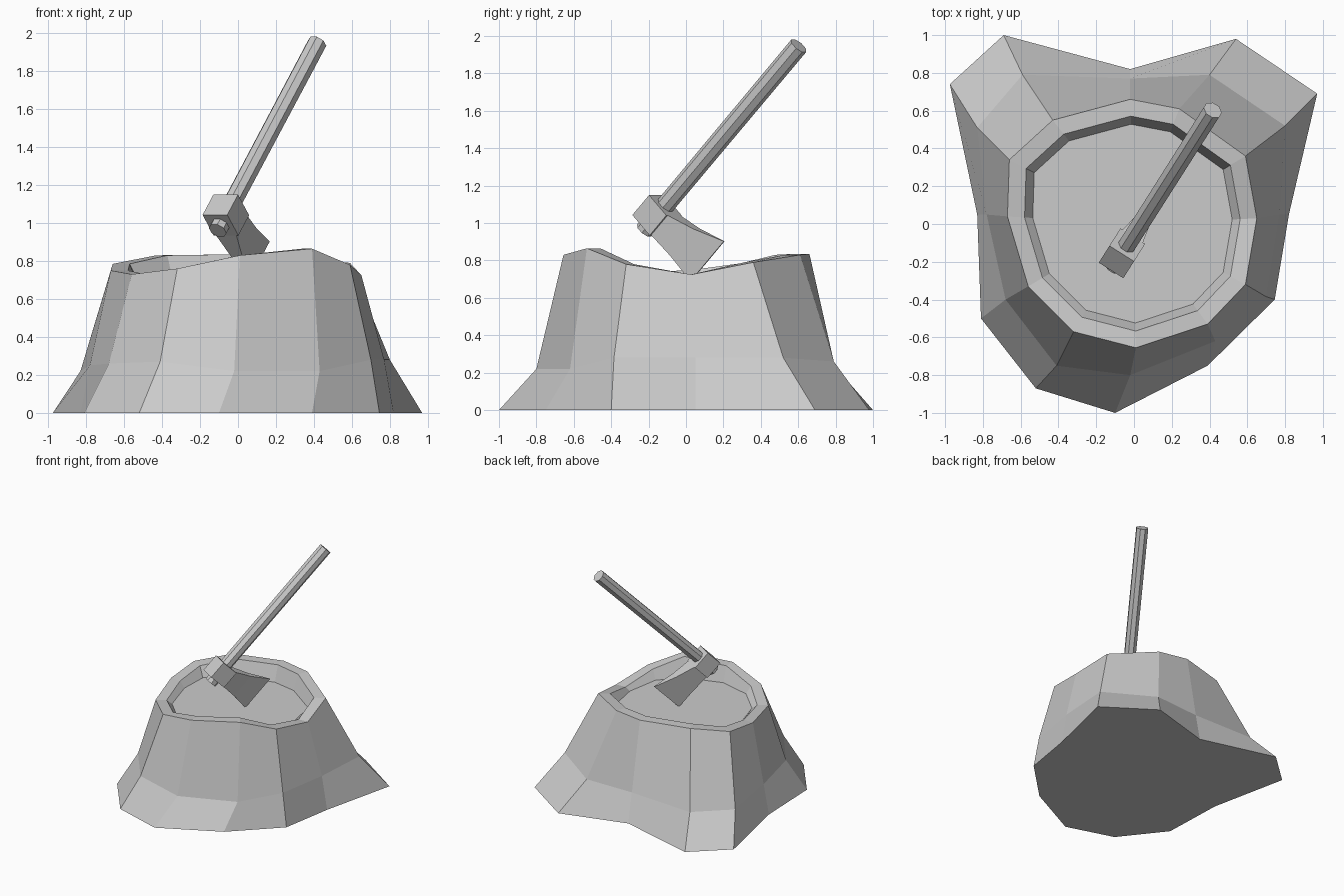
import bpy, bmesh
from math import pi, cos, sin
from mathutils import Vector

if "Cube" in bpy.data.objects:
    bpy.data.objects.remove(bpy.data.objects["Cube"])


def make_object(name, bm):
    bmesh.ops.recalc_face_normals(bm, faces=bm.faces)
    mesh = bpy.data.meshes.new(name)
    bm.to_mesh(mesh)
    bm.free()
    obj = bpy.data.objects.new(name, mesh)
    bpy.context.collection.objects.link(obj)
    return obj


def loft(name, rings):
    """Skin a stack of equal-sized rings and cap both ends."""
    bm = bmesh.new()
    loops = [[bm.verts.new(p) for p in ring] for ring in rings]
    n = len(rings[0])
    for a, b in zip(loops, loops[1:]):
        for i in range(n):
            j = (i + 1) % n
            bm.faces.new((a[i], a[j], b[j], b[i]))
    bm.faces.new(loops[0][::-1])
    bm.faces.new(loops[-1])
    return make_object(name, bm)


# Stump: flared roots, trunk, uneven rim and sunken flat cut
base = [(-0.02, 0.82), (-0.69, 1.0), (-0.975, 0.74), (-0.83, 0.05),
        (-0.81, -0.50), (-0.52, -0.87), (-0.10, -1.0), (0.39, -0.75),
        (0.745, -0.40), (0.82, 0.05), (0.97, 0.69), (0.54, 0.98)]
trunk = [(-0.02, 0.77, 0.25), (-0.59, 0.79, 0.24), (-0.83, 0.51, 0.22),
         (-0.78, 0.05, 0.25), (-0.68, -0.40, 0.26), (-0.41, -0.75, 0.27),
         (-0.02, -0.80, 0.22), (0.43, -0.62, 0.22), (0.70, -0.385, 0.28),
         (0.77, 0.05, 0.28), (0.80, 0.52, 0.28), (0.40, 0.79, 0.26)]
rim = [(-0.02, 0.66, 0.835), (-0.43, 0.55, 0.83), (-0.66, 0.34, 0.785),
       (-0.67, 0.04, 0.75), (-0.56, -0.33, 0.73), (-0.32, -0.57, 0.76),
       (0.01, -0.655, 0.83), (0.39, -0.53, 0.865), (0.59, -0.32, 0.78),
       (0.65, 0.03, 0.725), (0.59, 0.36, 0.79), (0.24, 0.61, 0.83)]
loft("stump", [[(x, y, 0) for x, y in base], trunk, rim,
               [(x * 0.865, y * 0.865, z) for x, y, z in rim],
               [(x * 0.80, y * 0.80, 0.70) for x, y, z in rim]])

# Axe frame: h along the handle, b toward the blade edge, s sideways
center = Vector((-0.064, -0.155, 1.042))
h = Vector((0.377, 0.594, 0.71)).normalized()
s = Vector((0.845, -0.535, 0)).normalized()
b = s.cross(h).normalized()
if b.z > 0:
    b = -b


def local(along, toward, side):
    return center + h * along + b * toward + s * side


# Handle: octagonal rod passing through the head
def handle_ring(along, r):
    return [local(along, r * cos(a), r * sin(a))
            for a in ((i + 0.5) * pi / 4 for i in range(8))]


loft("axe_handle", [handle_ring(-0.115, 0.05), handle_ring(1.275, 0.052)])


# Head: square poll block and flaring tapered blade
def section(toward, low, high, half):
    return [local(low, toward, -half), local(high, toward, -half),
            local(high, toward, half), local(low, toward, half)]


loft("axe_poll", [section(-0.077, -0.075, 0.075, 0.077),
                  section(0.077, -0.075, 0.075, 0.077)])
loft("axe_blade", [section(0.07, -0.073, 0.073, 0.065),
                   section(0.23, -0.08, 0.125, 0.035),
                   section(0.40, -0.10, 0.20, 0.004)])
